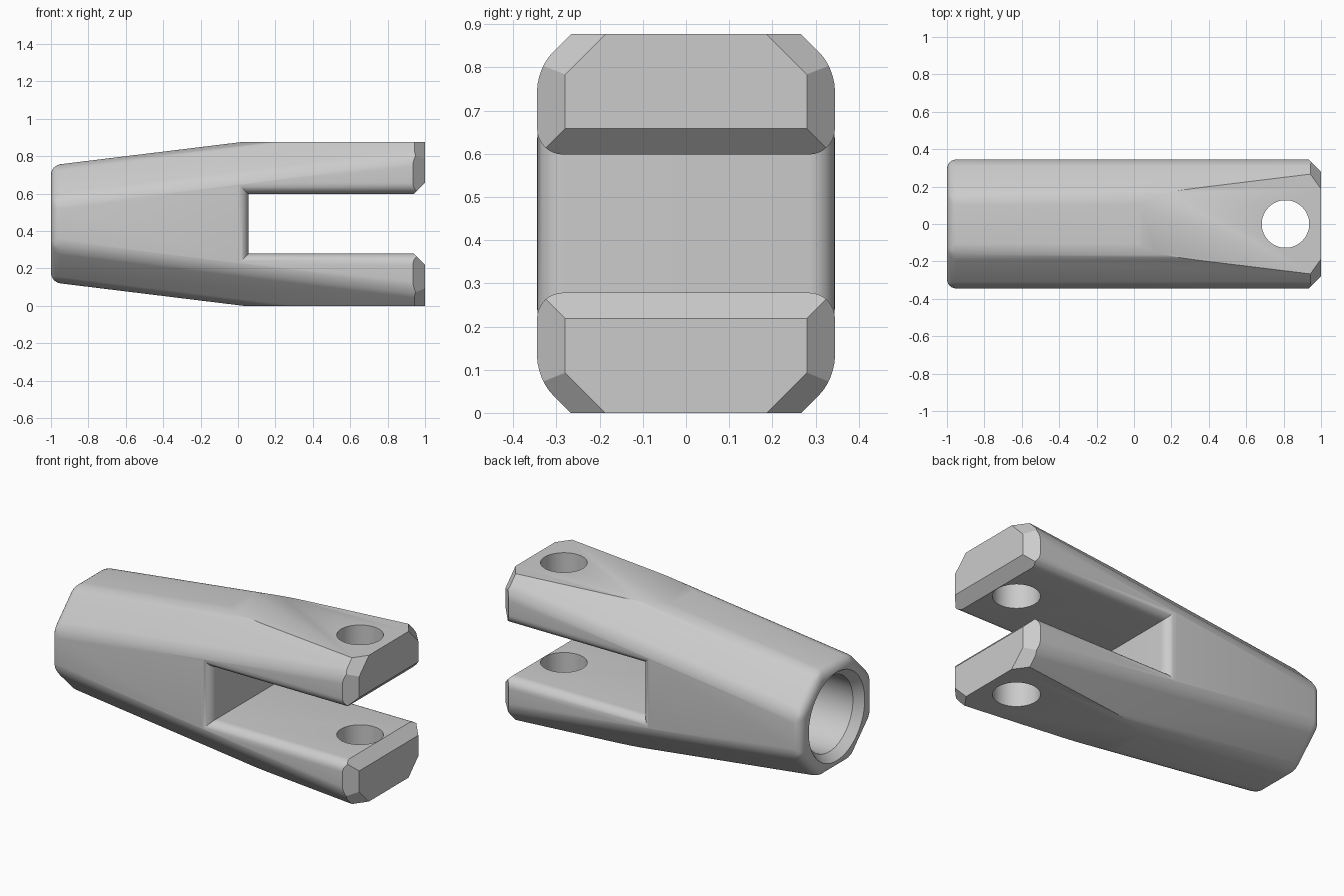
import bpy, bmesh, math
from mathutils import Vector

cube = bpy.data.objects.get("Cube")
if cube:
    bpy.data.objects.remove(cube, do_unlink=True)

MID, HALF_W, FILLET = 0.4385, 0.345, 0.06

steel = bpy.data.materials.new("plain grey")
steel.use_nodes = True
GREY = (0.6, 0.6, 0.6, 1)
steel.diffuse_color = GREY
steel.node_tree.nodes["Principled BSDF"].inputs["Base Color"].default_value = GREY


def add_object(name, bm):
    bmesh.ops.recalc_face_normals(bm, faces=bm.faces[:])
    mesh = bpy.data.meshes.new(name)
    bm.to_mesh(mesh)
    bm.free()
    mesh.materials.append(steel)
    obj = bpy.data.objects.new(name, mesh)
    bpy.context.collection.objects.link(obj)
    return obj


def loft(bm, sections):
    """Skin a list of equally sized closed sections and cap both ends."""
    rings = [[bm.verts.new(p) for p in s] for s in sections]
    for a, b in zip(rings, rings[1:]):
        for i in range(len(a)):
            j = (i + 1) % len(a)
            bm.faces.new((a[i], a[j], b[j], b[i]))
    bm.faces.new(rings[0])
    bm.faces.new(rings[-1][::-1])


def trim(bm, point, normal):
    """Cut away everything on the normal side and close the cut."""
    geom = bm.verts[:] + bm.edges[:] + bm.faces[:]
    cut = bmesh.ops.bisect_plane(bm, geom=geom, plane_co=point, plane_no=normal,
                                 clear_outer=True, dist=1e-5)
    edges = [e for e in cut["geom_cut"] if isinstance(e, bmesh.types.BMEdge)]
    if edges:
        bmesh.ops.contextual_create(bm, geom=edges)


def octagon(x):
    h = 0.3124 + 0.1224 * (x + 1)
    corner = [(0.155, h), (HALF_W, h - 0.19)]
    quarter = corner + [(y, -z) for y, z in reversed(corner)]
    return [(x, y, MID + z) for y, z in quarter + [(-y, z) for y, z in reversed(quarter)]]


def carve(target, cutter):
    mod = target.modifiers.new("cut", 'BOOLEAN')
    mod.operation, mod.solver, mod.object = 'DIFFERENCE', 'EXACT', cutter
    bpy.context.view_layer.objects.active = target
    bpy.ops.object.modifier_apply(modifier=mod.name)
    bpy.data.objects.remove(cutter, do_unlink=True)


def turned(name, profile, place, steps=64):
    """Round cutter from (distance along axis, radius) pairs."""
    bm = bmesh.new()
    angles = [math.tau * i / steps for i in range(steps)]
    loft(bm, [[place(d, r * math.cos(a), r * math.sin(a)) for a in angles] for d, r in profile])
    return add_object(name, bm)


# Tapered eight-sided body with rounded edges
bm = bmesh.new()
loft(bm, [octagon(-1), octagon(1.2)])
soft = [e for e in bm.edges if min(v.co.x for v in e.verts) < 0]
bmesh.ops.bevel(bm, geom=soft, offset=0.05, segments=6, profile=0.5, affect='EDGES')

# Flat top and bottom, square tip and tip chamfers
trim(bm, (0, 0, 2 * MID), (0, 0, 1))
trim(bm, (0, 0, 0), (0, 0, -1))
trim(bm, (1, 0, 0), (1, 0, 0))
for sy in (-1, 1):
    trim(bm, (1, sy * 0.28, 0), (1, sy, 0))
    for sz in (-1, 1):
        trim(bm, (1, sy * 0.187, MID + sz * MID), (1.4, sy, sz))
body = add_object("fork_body", bm)

# Fork slot, flaring out towards both sides
half = [(HALF_W - FILLET + FILLET * math.sin(a), FILLET * (1 - math.cos(a)))
        for a in [math.pi / 2 * i / 8 for i in range(9)]] + [(0.5, FILLET)]
bm = bmesh.new()
sections = []
for y, e in [(-y, e) for y, e in reversed(half)] + half:
    back, h = 0.055 - e, 0.16 + e
    sections.append([(back, y, MID - h), (1.2, y, MID - h), (1.2, y, MID + h), (back, y, MID + h)])
loft(bm, sections)
carve(body, add_object("slot_cutter", bm))

# Slanted lips at the slot mouth
bm = bmesh.new()
loft(bm, [[(0.84, y, MID - 0.06), (1.1, y, MID - 0.32), (1.1, y, MID + 0.32), (0.84, y, MID + 0.06)]
          for y in (-0.5, 0.5)])
carve(body, add_object("lip_cutter", bm))

# Pin hole through both arms
carve(body, turned("pin_cutter", [(-0.2, 0.127), (1.1, 0.127)],
                   lambda d, a, b: Vector((0.81 + a, b, d))))

# Round socket in the narrow end
carve(body, turned("socket_cutter", [(-1.1, 0.265), (-1, 0.265), (-0.95, 0.225), (-0.2, 0.225)],
                   lambda d, a, b: Vector((d, a, MID + b))))

bpy.ops.object.select_all(action='DESELECT')
body.select_set(True)
bpy.context.view_layer.objects.active = body
bpy.ops.object.shade_smooth_by_angle(angle=math.radians(30))
